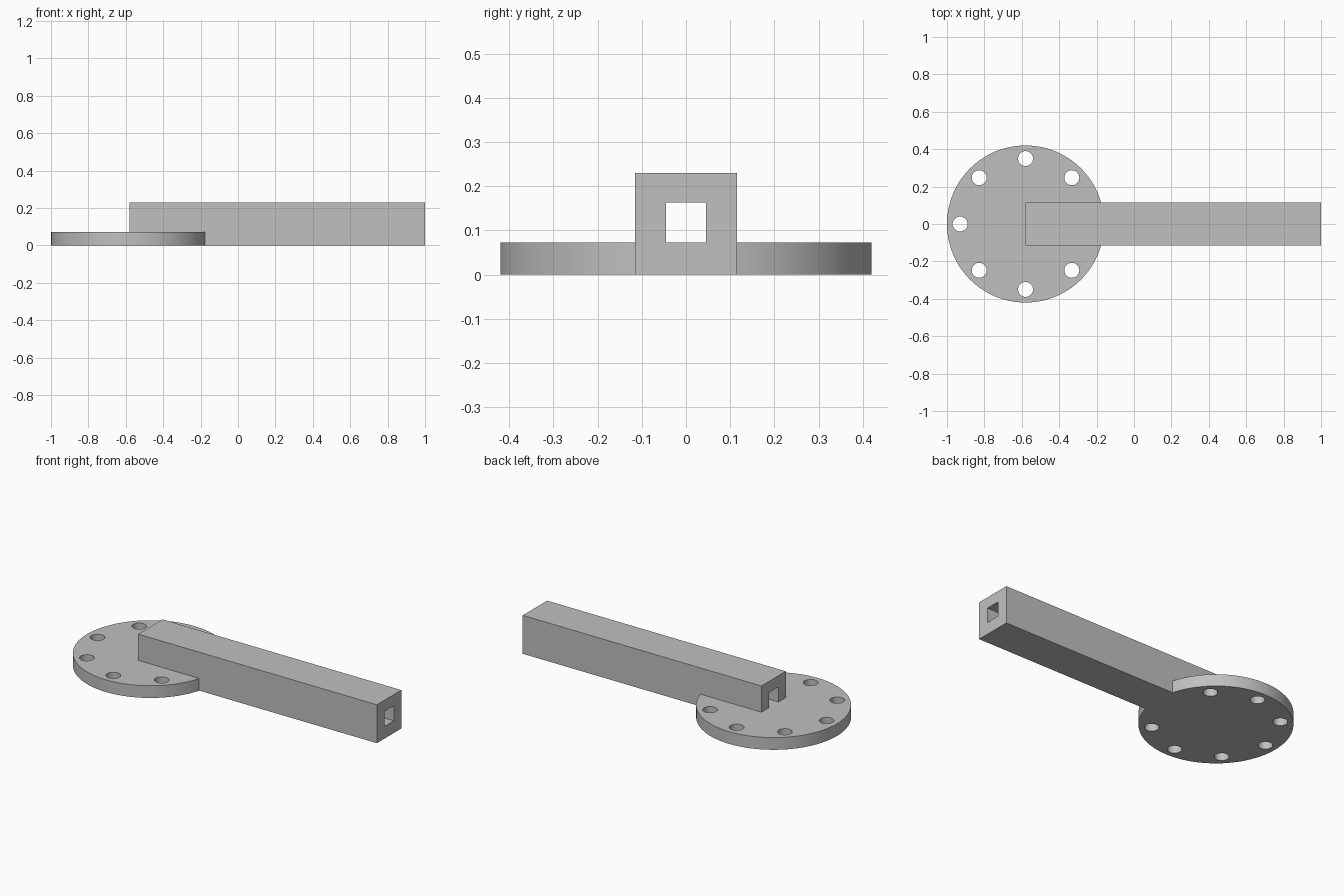
import bpy
from math import cos, sin, radians
from mathutils import Vector

default = bpy.data.objects.get("Cube")
if default:
    bpy.data.objects.remove(default, do_unlink=True)

DISC_X, DISC_R, DISC_H = -0.58, 0.42, 0.073
BEAM_W, BEAM_H = 0.23, 0.23
BORE = 0.09

grey = bpy.data.materials.new("plain grey")
grey.use_nodes = True
colour = (0.53, 0.53, 0.53, 1)
grey.diffuse_color = colour
grey.node_tree.nodes["Principled BSDF"].inputs["Base Color"].default_value = colour


def box(name, low, high):
    low, high = Vector(low), Vector(high)
    bpy.ops.mesh.primitive_cube_add(size=1, location=(low + high) / 2)
    obj = bpy.context.object
    obj.name = name
    obj.scale = high - low
    bpy.ops.object.transform_apply(location=True, rotation=False, scale=True)
    obj.data.materials.append(grey)
    return obj


def cylinder(name, x, y, radius, z0, z1, sides):
    bpy.ops.mesh.primitive_cylinder_add(vertices=sides, radius=radius, depth=z1 - z0,
                                        location=(x, y, (z0 + z1) / 2))
    obj = bpy.context.object
    obj.name = name
    obj.data.materials.append(grey)
    return obj


def combine(target, tool, operation):
    tool.hide_render = True
    mod = target.modifiers.new(operation.lower(), "BOOLEAN")
    mod.operation, mod.solver, mod.object = operation, "EXACT", tool
    bpy.context.view_layer.objects.active = target
    bpy.ops.object.modifier_apply(modifier=mod.name)
    bpy.data.objects.remove(tool, do_unlink=True)


# Square beam merged with the round flange
bracket = box("flanged_beam", (DISC_X, -BEAM_W / 2, 0), (1, BEAM_W / 2, BEAM_H))
combine(bracket, cylinder("flange", DISC_X, 0, DISC_R, 0, DISC_H, 96), "UNION")

# Square bore along the whole beam, level with the flange top
combine(bracket, box("bore_cutter", (DISC_X - 0.1, -BORE / 2, DISC_H),
                     (1.1, BORE / 2, DISC_H + BORE)), "DIFFERENCE")

# Bolt holes, leaving out the one under the beam
for i in range(1, 8):
    a = radians(45 * i)
    hole = cylinder("hole_cutter", DISC_X + 0.35 * cos(a), 0.35 * sin(a), 0.04, -0.1, 0.15, 40)
    combine(bracket, hole, "DIFFERENCE")

bpy.ops.object.select_all(action="DESELECT")
bracket.select_set(True)
bpy.context.view_layer.objects.active = bracket
bpy.ops.object.shade_smooth_by_angle(angle=radians(30))
